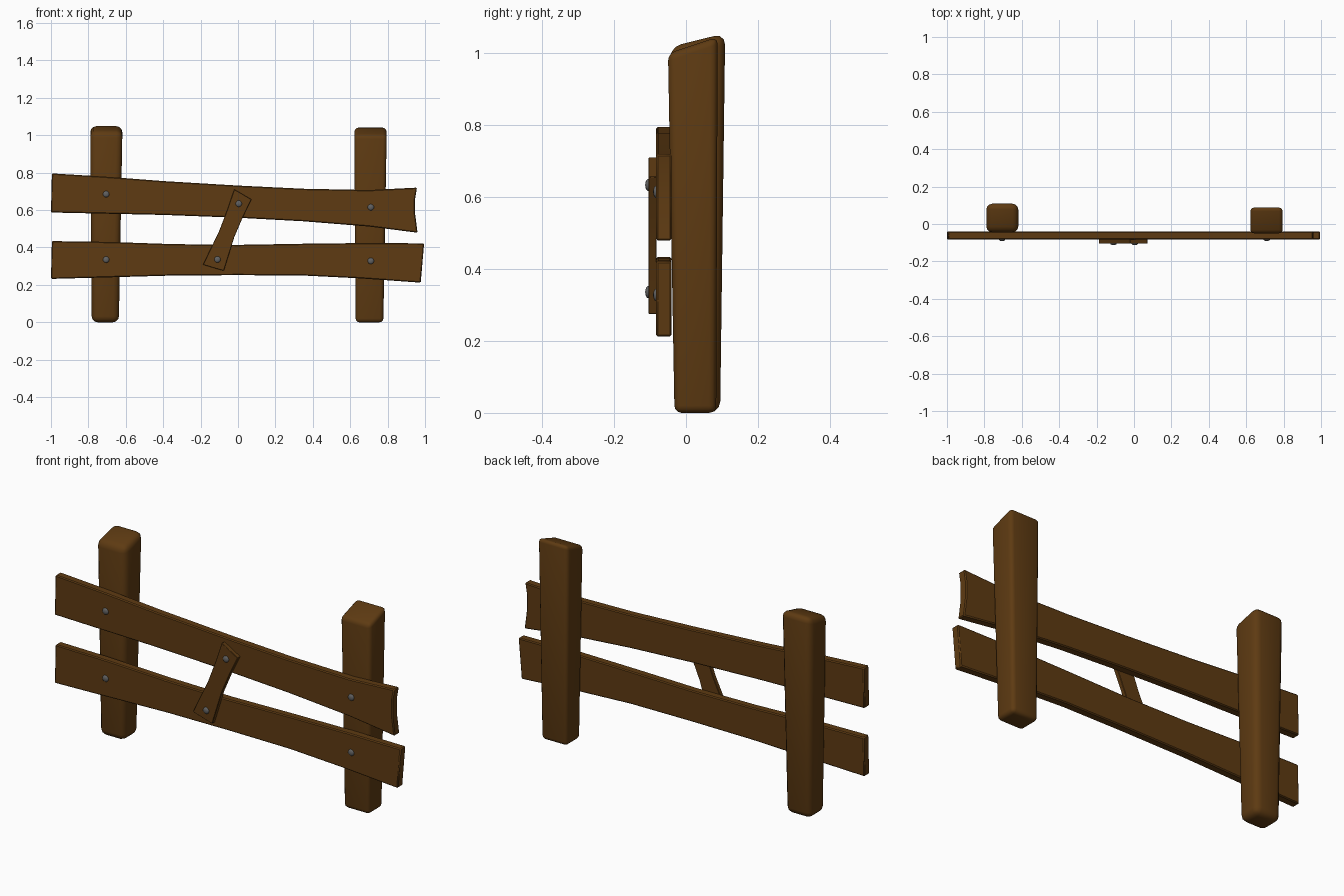
import bpy, bmesh
from mathutils import Matrix

cube = bpy.data.objects.get("Cube")
if cube:
    bpy.data.objects.remove(cube)


def material(name, rgb, rough):
    m = bpy.data.materials.new(name)
    m.use_nodes = True
    m.diffuse_color = (*rgb, 1)
    bsdf = m.node_tree.nodes["Principled BSDF"]
    bsdf.inputs["Base Color"].default_value = (*rgb, 1)
    bsdf.inputs["Roughness"].default_value = rough
    return m


WOOD = material("brown wood", (0.112, 0.043, 0.006), 0.8)
IRON = material("grey iron", (0.12, 0.12, 0.12), 0.6)


def finish(name, bm, mat, bevel=0, segments=2):
    bmesh.ops.recalc_face_normals(bm, faces=bm.faces)
    me = bpy.data.meshes.new(name)
    bm.to_mesh(me)
    bm.free()
    me.materials.append(mat)
    ob = bpy.data.objects.new(name, me)
    bpy.context.collection.objects.link(ob)
    bpy.ops.object.select_all(action="DESELECT")
    ob.select_set(True)
    bpy.context.view_layer.objects.active = ob
    if bevel:
        mod = ob.modifiers.new("soft edges", "BEVEL")
        mod.width = bevel
        mod.segments = segments
        mod.limit_method = "ANGLE"
        bpy.ops.object.modifier_apply(modifier=mod.name)
    bpy.ops.object.shade_smooth_by_angle(angle=0.7)


def board(name, outline, front, back, bevel):
    """Extrude an x-z outline between two depths."""
    bm = bmesh.new()
    face = bm.faces.new([bm.verts.new((x, front, z)) for x, z in outline])
    ext = bmesh.ops.extrude_face_region(bm, geom=[face], use_keep_orig=True)
    verts = [g for g in ext["geom"] if isinstance(g, bmesh.types.BMVert)]
    bmesh.ops.translate(bm, vec=(0, back - front, 0), verts=verts)
    finish(name, bm, WOOD, bevel, 1)


def post(name, bottom, top, z_front, z_back, bevel):
    """Tapered post; each rectangle is x0, x1, y0, y1, and the top slopes."""
    bm = bmesh.new()
    rings = []
    for (x0, x1, y0, y1), za, zb in ((bottom, 0, 0), (top, z_front, z_back)):
        corners = ((x0, y0, za), (x1, y0, za), (x1, y1, zb), (x0, y1, zb))
        rings.append([bm.verts.new(c) for c in corners])
    for ring in rings:
        bm.faces.new(ring)
    for i in range(4):
        j = (i + 1) % 4
        bm.faces.new((rings[0][i], rings[0][j], rings[1][j], rings[1][i]))
    finish(name, bm, WOOD, bevel, 3)


def bolt(name, x, y, z):
    """Flattened dome head facing forward."""
    bm = bmesh.new()
    bmesh.ops.create_uvsphere(bm, u_segments=12, v_segments=8, radius=0.017)
    bmesh.ops.transform(bm, matrix=Matrix.Translation((x, y, z))
                        @ Matrix.Diagonal((1, 0.5, 1, 1)), verts=bm.verts)
    finish(name, bm, IRON)


# Posts
post("right_post", (-0.782, -0.637, -0.03, 0.095),
     (-0.79, -0.618, -0.045, 0.109), 1.018, 1.056, 0.032)
post("left_post", (0.629, 0.777, -0.032, 0.084),
     (0.622, 0.795, -0.05, 0.088), 1.0, 1.046, 0.02)

# Rails: upper edge left to right, then lower edge back again
board("upper_rail",
      [(-0.995, 0.796), (-0.7, 0.778), (-0.4, 0.755), (0, 0.731), (0.35, 0.714),
       (0.7, 0.707), (0.957, 0.72), (0.947, 0.66), (0.947, 0.58), (0.96, 0.479),
       (0.7, 0.512), (0.35, 0.54), (0, 0.559), (-0.4, 0.574), (-1, 0.587)],
      -0.083, -0.04, 0.005)
board("lower_rail",
      [(-0.995, 0.434), (-0.7, 0.43), (-0.35, 0.418), (0, 0.414), (0.35, 0.42),
       (0.7, 0.424), (0.995, 0.422), (0.977, 0.212), (0.65, 0.235), (0.35, 0.25),
       (0, 0.252), (-0.35, 0.25), (-0.7, 0.24), (-1, 0.232)],
      -0.083, -0.04, 0.005)

# Slanted brace across both rails
board("brace",
      [(-0.02, 0.711), (0.072, 0.657), (0.025, 0.56), (-0.02, 0.455),
       (-0.076, 0.275), (-0.187, 0.308), (-0.1, 0.49), (-0.058, 0.6)],
      -0.105, -0.082, 0.002)

# Bolts
for side, x, high, low in (("right", -0.705, 0.685, 0.335),
                           ("left", 0.71, 0.615, 0.328)):
    bolt(f"{side}_upper_bolt", x, -0.083, high)
    bolt(f"{side}_lower_bolt", x, -0.083, low)
bolt("brace_upper_bolt", 0.004, -0.105, 0.634)
bolt("brace_lower_bolt", -0.11, -0.105, 0.336)
